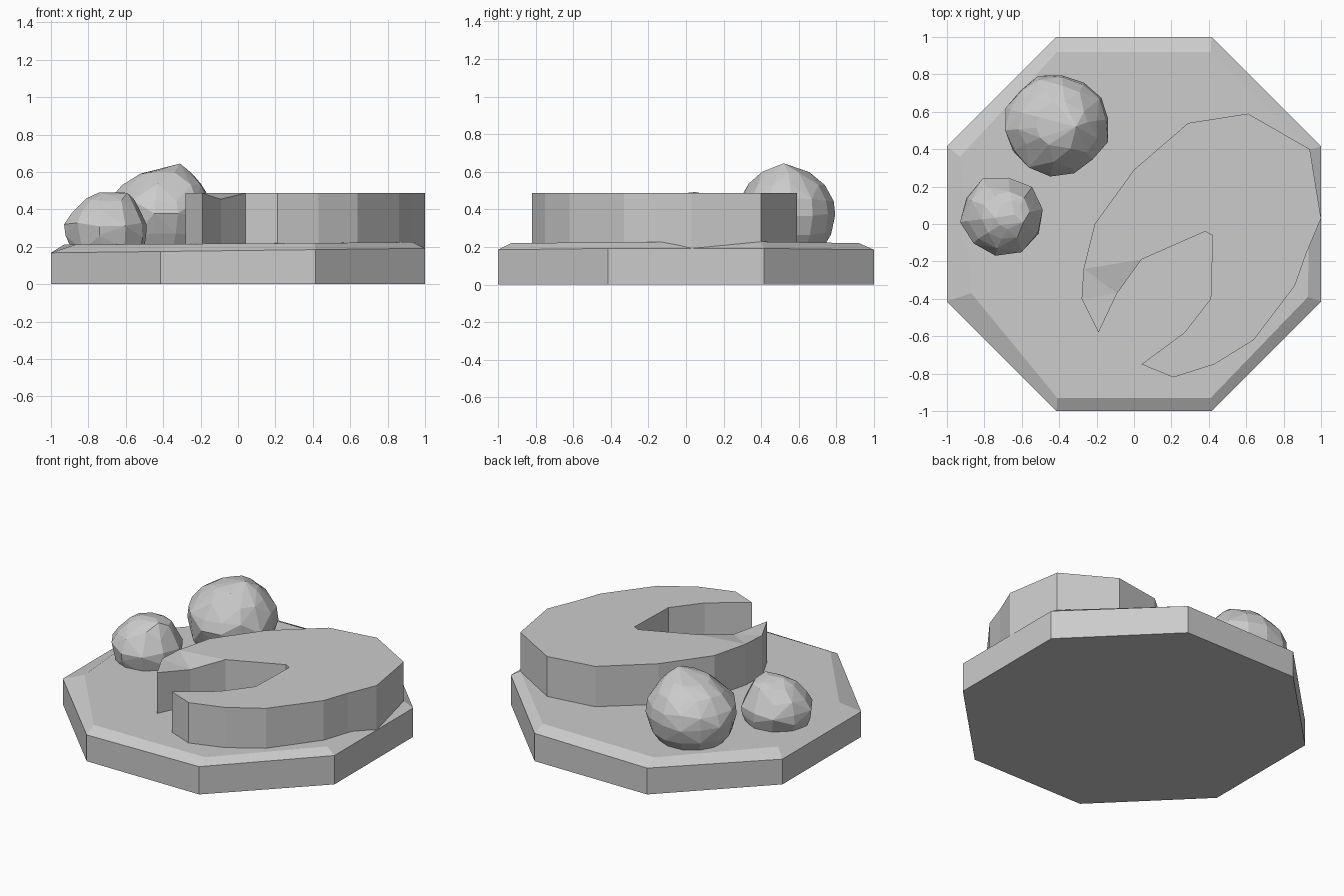
import bpy, bmesh, math, random
from mathutils import Vector

random.seed(4)
if "Cube" in bpy.data.objects:
    bpy.data.objects.remove(bpy.data.objects["Cube"])

stone = bpy.data.materials.new("grey stone")
stone.use_nodes = True
GREY = (0.6, 0.6, 0.6, 1)
stone.diffuse_color = GREY
stone.node_tree.nodes["Principled BSDF"].inputs["Base Color"].default_value = GREY


def finish(name, bm):
    bmesh.ops.recalc_face_normals(bm, faces=bm.faces)
    mesh = bpy.data.meshes.new(name)
    bm.to_mesh(mesh)
    bm.free()
    mesh.materials.append(stone)
    obj = bpy.data.objects.new(name, mesh)
    bpy.context.collection.objects.link(obj)
    return obj


def loft(name, rings):
    """Skin a stack of rings and cap both ends."""
    bm = bmesh.new()
    loops = [[bm.verts.new(p) for p in ring] for ring in rings]
    n = len(loops[0])
    for low, high in zip(loops, loops[1:]):
        for i in range(n):
            j = (i + 1) % n
            bm.faces.new((low[i], low[j], high[j], high[i]))
    bm.faces.new(loops[0])
    bm.faces.new(loops[-1])
    return finish(name, bm)


# Octagonal base with an uneven bevelled rim
R = 1 / math.cos(math.pi / 8)
angles = [math.pi / 8 + i * math.pi / 4 for i in range(8)]
foot = [(R * math.cos(a), R * math.sin(a), 0) for a in angles]
shoulder = [(x, y, 0.18 + 0.012 * x) for x, y, z in foot]
rim = [(0.94, 0.40, 0.228), (0.41, 0.92, 0.22), (-0.41, 0.92, 0.215), (-0.93, 0.36, 0.212),
       (-0.87, -0.37, 0.212), (-0.41, -0.93, 0.215), (0.41, -0.93, 0.22), (0.93, -0.39, 0.225)]
loft("base", [foot, shoulder, rim])

# Crescent-shaped ledge
outline = [(0.61, 0.59), (0.29, 0.54), (0, 0.29), (-0.21, 0), (-0.27, -0.24), (-0.28, -0.40),
           (-0.19, -0.58), (-0.09, -0.37), (0.04, -0.19), (0.38, -0.04), (0.42, -0.06),
           (0.41, -0.40), (0.27, -0.58), (0.04, -0.75), (0.21, -0.82), (0.43, -0.75),
           (0.64, -0.62), (0.86, -0.33), (0.92, -0.16), (1.0, 0.03), (0.94, 0.40)]
bm = bmesh.new()
low = [bm.verts.new((x, y, 0.18)) for x, y in outline]
top = [bm.verts.new((x, y, 0.488)) for x, y in outline]
top[7].co.z = 0.455  # dipped corner inside the hook
for i in range(len(outline)):
    j = (i + 1) % len(outline)
    bm.faces.new((low[i], low[j], top[j], top[i]))
bm.faces.new(low)
bm.faces.new((top[4], top[7], top[8]))
bm.faces.new((top[4], top[5], top[7]))
bm.faces.new((top[5], top[6], top[7]))
bm.faces.new(top[:5] + top[8:])
finish("ledge", bm)


def boulder(name, centre, size, profile, peak, sides, jitter):
    """Faceted rock: profile rows are height, radius, shift in x."""
    bm = bmesh.new()
    cx, cy = centre
    for z, r, dx in profile:
        for i in range(sides):
            a = 2 * math.pi * (i + 0.25) / sides
            k = r * random.uniform(1 - jitter, 1 + jitter * 0.3)
            bm.verts.new((cx + dx + size[0] * k * math.cos(a), cy + size[1] * k * math.sin(a),
                          z + random.uniform(-jitter, jitter) * 0.15))
    bm.verts.new(peak)
    hull = bmesh.ops.convex_hull(bm, input=bm.verts)
    spare = [g for g in hull["geom_interior"] + hull["geom_unused"]
             if isinstance(g, bmesh.types.BMVert) and g.is_valid]
    bmesh.ops.delete(bm, geom=list(set(spare)), context="VERTS")
    bmesh.ops.dissolve_limit(bm, angle_limit=math.radians(5), verts=bm.verts, edges=bm.edges)
    return finish(name, bm)


# Two boulders at the back left of the base
boulder("large_boulder", (-0.415, 0.53), (0.287, 0.275),
        [(0.19, 0.72, 0), (0.27, 0.9, 0), (0.37, 1, 0), (0.45, 0.96, 0), (0.53, 0.75, 0.01),
         (0.59, 0.48, 0.03)], Vector((-0.31, 0.52, 0.645)), 14, 0.06)
boulder("small_boulder", (-0.705, 0.045), (0.225, 0.217),
        [(0.19, 0.85, 0.01), (0.26, 0.97, 0), (0.32, 1, 0), (0.39, 0.84, 0), (0.45, 0.6, 0.02),
         (0.48, 0.36, 0.04)], Vector((-0.64, 0.05, 0.492)), 10, 0.08)
